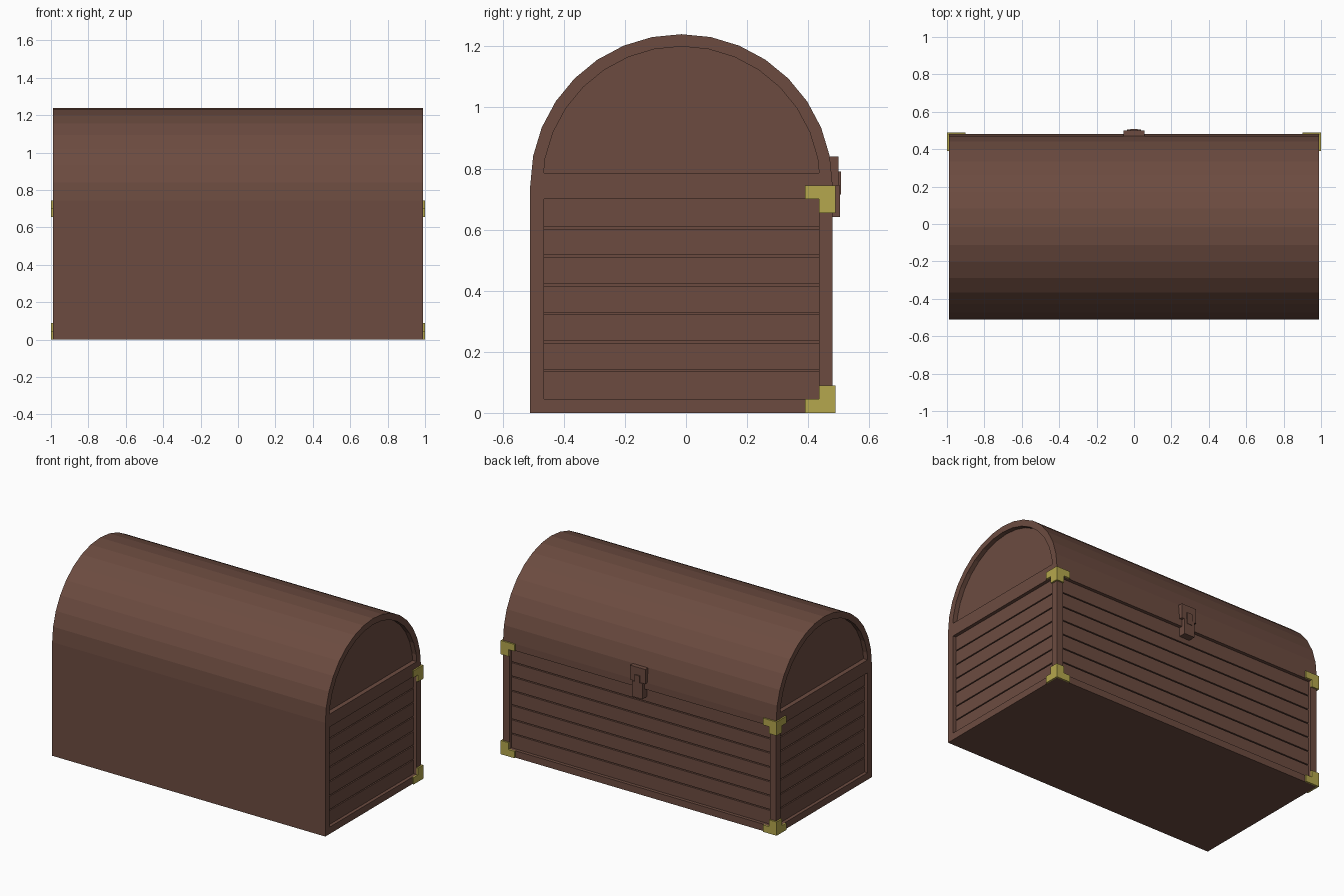
import bpy, bmesh, math

if "Cube" in bpy.data.objects:
    bpy.data.objects.remove(bpy.data.objects["Cube"], do_unlink=True)


def material(name, rgb):
    m = bpy.data.materials.new(name)
    m.use_nodes = True
    m.diffuse_color = (*rgb, 1)
    b = m.node_tree.nodes["Principled BSDF"]
    b.inputs["Base Color"].default_value = (*rgb, 1)
    b.inputs["Roughness"].default_value = 0.8
    return m


WOOD = material("brown wood", (0.150, 0.071, 0.051))
BRASS = material("brass", (0.46, 0.39, 0.075))

HALF_X = 0.99                 # half length of the chest
BACK, FRONT = -0.51, 0.48     # flat wall and latch wall in y
SEAM = 0.745                  # height where the lid meets the base
FRAME = 0.045                 # width of the frame around the planks
RECESS = 0.035                # depth of the sunken panels


def finish(name, bm, mat):
    bmesh.ops.recalc_face_normals(bm, faces=bm.faces[:])
    me = bpy.data.meshes.new(name)
    bm.to_mesh(me)
    bm.free()
    me.materials.append(mat)
    ob = bpy.data.objects.new(name, me)
    bpy.context.collection.objects.link(ob)
    return ob


def prism(bm, pts, axis, lo, hi):
    """Extrude a 2D outline along x (outline is y,z) or along y (outline is x,z)."""
    def at(p, d):
        return (d, p[0], p[1]) if axis == "x" else (p[0], d, p[1])
    a = [bm.verts.new(at(p, lo)) for p in pts]
    b = [bm.verts.new(at(p, hi)) for p in pts]
    bm.faces.new(a)
    bm.faces.new(b[::-1])
    n = len(pts)
    for i in range(n):
        bm.faces.new((a[i], b[i], b[(i + 1) % n], a[(i + 1) % n]))


def box(bm, x0, x1, y0, y1, z0, z1):
    prism(bm, [(y0, z0), (y1, z0), (y1, z1), (y0, z1)], "x", x0, x1)


def sink_panels(bm, test, border, depth):
    """Inset the chosen faces, then push the inner face straight in."""
    bmesh.ops.recalc_face_normals(bm, faces=bm.faces[:])
    faces = [f for f in bm.faces if test(f.normal)]
    bmesh.ops.inset_individual(bm, faces=faces, thickness=border, use_even_offset=True)
    for f in faces:
        push = f.normal * -depth
        inner = bmesh.ops.extrude_discrete_faces(bm, faces=[f])["faces"]
        bmesh.ops.translate(bm, verts=inner[0].verts[:], vec=push)


# Base box with sunken panels on both ends and the latch wall
bm = bmesh.new()
box(bm, -HALF_X, HALF_X, BACK, FRONT, 0, SEAM)
sink_panels(bm, lambda n: abs(n.x) > 0.9 or n.y > 0.9, FRAME, RECESS)
finish("chest_base", bm, WOOD)

# Planks with narrow gaps inside each sunken panel
bm = bmesh.new()
count, gap, thick = 7, 0.007, 0.013
pitch = (SEAM - 2 * FRAME) / count
for i in range(count):
    z0 = FRAME + i * pitch + (gap / 2 if i else 0)
    z1 = FRAME + (i + 1) * pitch - (gap / 2 if i < count - 1 else 0)
    floor_x, floor_y = HALF_X - RECESS, FRONT - RECESS
    for s in (-1, 1):
        x0, x1 = sorted((s * floor_x, s * (floor_x + thick)))
        box(bm, x0, x1, BACK + FRAME, FRONT - FRAME, z0, z1)
    box(bm, FRAME - HALF_X, HALF_X - FRAME, floor_y, floor_y + thick, z0, z1)
finish("planks", bm, WOOD)

# Barrel lid with sunken ends
bm = bmesh.new()
mid, radius, steps = (BACK + FRONT) / 2, (FRONT - BACK) / 2, 16
arch = [(mid + radius * math.cos(math.pi * i / steps),
         SEAM + radius * math.sin(math.pi * i / steps)) for i in range(steps + 1)]
prism(bm, arch, "x", -HALF_X, HALF_X)
sink_panels(bm, lambda n: abs(n.x) > 0.9, 0.04, 0.03)
finish("lid", bm, WOOD)

# Brass corner brackets: one L on the end, one L on the latch wall
bm = bmesh.new()
T, ARM = 0.01, 0.09
for top in (False, True):
    def h(z):
        return SEAM - z if top else z

    def ell(outer, corner):
        start, bend = corner - ARM, corner - FRAME
        return [(start, h(0)), (outer, h(0)), (outer, h(ARM)),
                (bend, h(ARM)), (bend, h(FRAME)), (start, h(FRAME))]
    for s in (-1, 1):
        prism(bm, ell(FRONT + T, FRONT), "x", s * HALF_X, s * (HALF_X + T))
        prism(bm, [(s * x, z) for x, z in ell(HALF_X, HALF_X)], "y", FRONT, FRONT + T)
finish("corner_brackets", bm, BRASS)

# Latch: plate on the lid, hasp on the base, narrow tongue joining them
bm = bmesh.new()
box(bm, -0.055, 0.055, 0.45, 0.50, SEAM, 0.84)
finish("latch_plate", bm, WOOD)
bm = bmesh.new()
box(bm, -0.037, 0.037, 0.45, 0.505, 0.642, SEAM)
box(bm, -0.018, 0.018, 0.47, 0.508, SEAM - 0.03, 0.79)
finish("latch_hasp", bm, WOOD)
